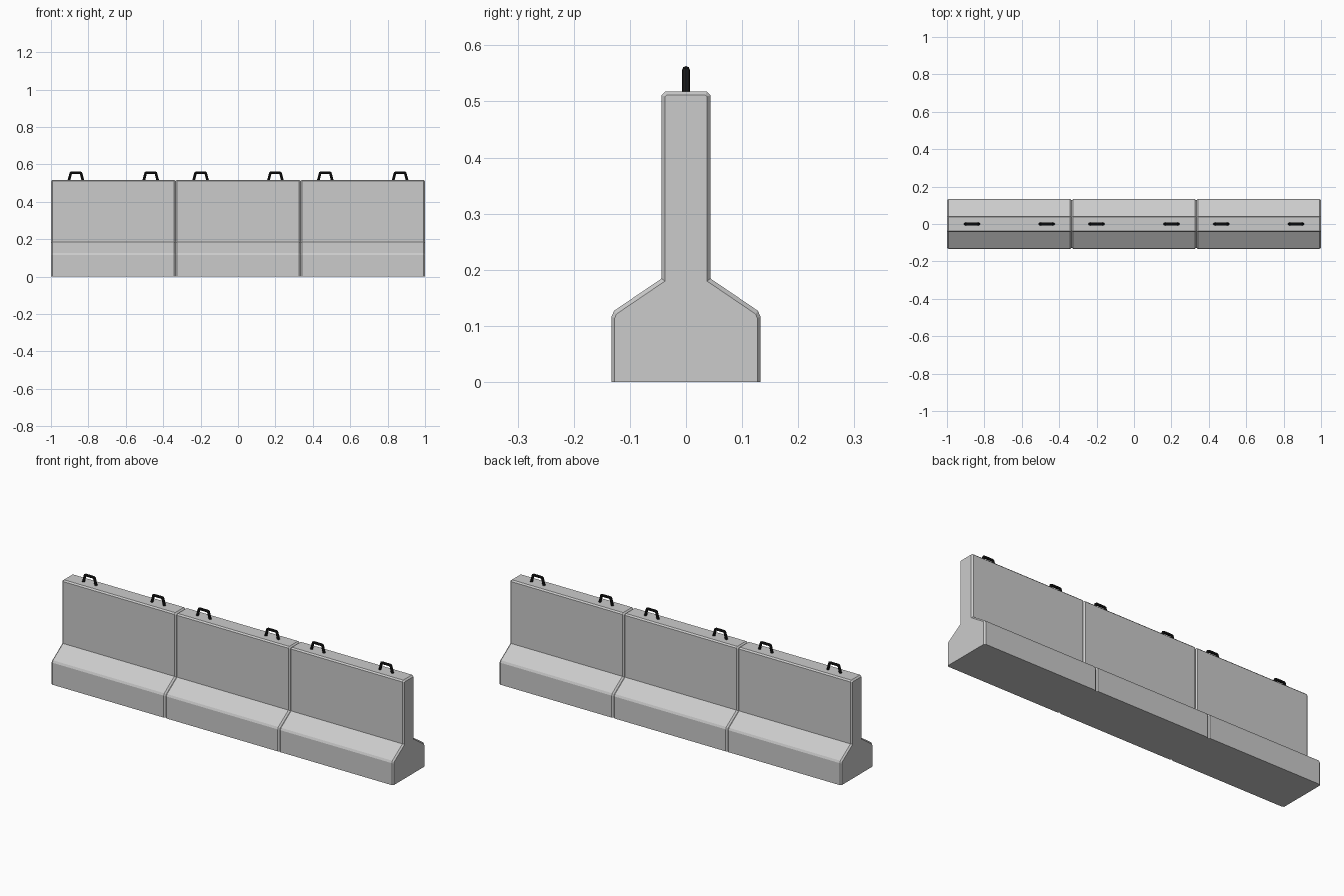
import bpy, bmesh

if "Cube" in bpy.data.objects:
    bpy.data.objects.remove(bpy.data.objects["Cube"])

SEG = 2 / 3      # length of one barrier block
BEV = 0.008      # chamfer along the block ends

# half cross-sections (y, z): full size, and inset for the end faces
OUTER = [(0.133, 0), (0.133, 0.116), (0.128, 0.127), (0.044, 0.184), (0.044, 0.511), (0.037, 0.518)]
INNER = [(0.127, 0), (0.127, 0.114), (0.124, 0.121), (0.037, 0.180), (0.037, 0.509), (0.035, 0.511)]


def full(half):
    return half + [(-y, z) for y, z in reversed(half)]


def make_block(cx):
    bm = bmesh.new()
    h = SEG / 2
    stations = [(-h, INNER), (-h + BEV, OUTER), (h - BEV, OUTER), (h, INNER)]
    rings = [[bm.verts.new((x, y, z)) for y, z in full(prof)] for x, prof in stations]
    n = len(rings[0])
    for a, b in zip(rings, rings[1:]):
        for i in range(n):
            j = (i + 1) % n
            bm.faces.new((a[i], a[j], b[j], b[i]))
    bm.faces.new(rings[0])
    bm.faces.new(rings[-1])
    bmesh.ops.recalc_face_normals(bm, faces=bm.faces[:])
    me = bpy.data.meshes.new("barrier_block")
    bm.to_mesh(me)
    bm.free()
    ob = bpy.data.objects.new("barrier_block", me)
    ob.location.x = cx
    bpy.context.collection.objects.link(ob)


black = bpy.data.materials.new("black_steel")
black.diffuse_color = (0.01, 0.01, 0.01, 1)
black.use_nodes = True
black.node_tree.nodes["Principled BSDF"].inputs["Base Color"].default_value = black.diffuse_color


def make_handle(cx):
    cu = bpy.data.curves.new("lifting_handle", 'CURVE')
    cu.dimensions = '3D'
    cu.bevel_depth = 0.007
    cu.bevel_resolution = 2
    cu.use_fill_caps = True
    half = [(0.038, 0.512), (0.0285, 0.549), (0.027, 0.5545), (0.022, 0.556)]
    path = [(-x, z) for x, z in half] + [(x, z) for x, z in reversed(half)]
    sp = cu.splines.new('POLY')
    sp.points.add(len(path) - 1)
    for p, (x, z) in zip(sp.points, path):
        p.co = (x, 0, z, 1)
    ob = bpy.data.objects.new("lifting_handle", cu)
    ob.location.x = cx
    bpy.context.collection.objects.link(ob)
    cu.materials.append(black)
    bpy.ops.object.select_all(action='DESELECT')
    ob.select_set(True)
    bpy.context.view_layer.objects.active = ob
    bpy.ops.object.convert(target='MESH')
    bpy.ops.object.shade_smooth_by_angle()


# three blocks in a row, two handles on each
for k in (-1, 0, 1):
    make_block(k * SEG)
    for dx in (-0.2, 0.2):
        make_handle(k * SEG + dx)
